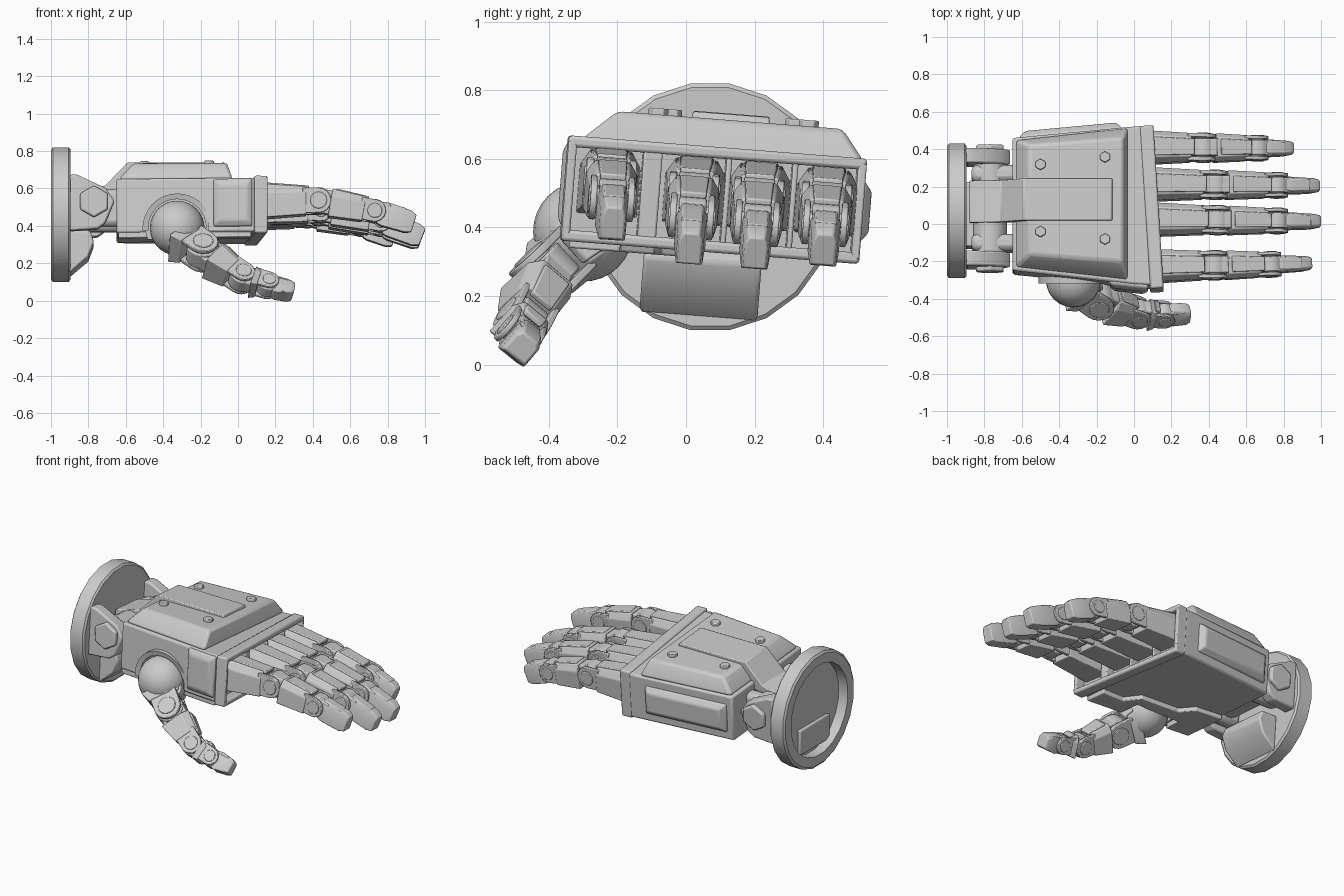
import bpy, bmesh, math
from mathutils import Matrix, Vector

if "Cube" in bpy.data.objects:
    bpy.data.objects.remove(bpy.data.objects["Cube"])

I = Matrix.Identity(4)
# Palm space: rolled slightly about the forearm axis
PALM = Matrix.Translation((0, .08, .48)) @ Matrix.Rotation(math.radians(-4.5), 4, 'X')


def finish(name, bm, M=I, bevel=0.0, seg=2):
    bmesh.ops.recalc_face_normals(bm, faces=bm.faces)
    me = bpy.data.meshes.new(name)
    bm.to_mesh(me)
    bm.free()
    ob = bpy.data.objects.new(name, me)
    ob.matrix_world = M
    bpy.context.collection.objects.link(ob)
    if bevel:
        m = ob.modifiers.new("bevel", 'BEVEL')
        m.width, m.segments, m.limit_method = bevel, seg, 'ANGLE'
        m.angle_limit = math.radians(30)
    return ob


def loft(name, rings, M=I, bevel=0.0):
    bm = bmesh.new()
    vs = [[bm.verts.new(p) for p in r] for r in rings]
    n = len(rings[0])
    for a, b in zip(vs, vs[1:]):
        for i in range(n):
            bm.faces.new((a[i], a[(i + 1) % n], b[(i + 1) % n], b[i]))
    bm.faces.new(vs[0])
    bm.faces.new(vs[-1])
    return finish(name, bm, M, bevel)


def box(name, x0, x1, y0, y1, z0, z1, M=I, bevel=.008):
    return loft(name, [[(x, y0, z0), (x, y1, z0), (x, y1, z1), (x, y0, z1)] for x in (x0, x1)], M, bevel)


def prism_z(name, pts, z0, z1, M=I, bevel=.01):
    return loft(name, [[(x, y, z) for x, y in pts] for z in (z0, z1)], M, bevel)


def prism_y(name, pts, y0, y1, M=I, bevel=.01):
    return loft(name, [[(x, y, z) for x, z in pts] for y in (y0, y1)], M, bevel)


def cyl(name, center, axis, r, length, sides=20, M=I, bevel=.006):
    bm = bmesh.new()
    rot = Vector(axis).to_track_quat('Z', 'Y').to_matrix().to_4x4()
    bmesh.ops.create_cone(bm, cap_ends=True, segments=sides, radius1=r, radius2=r, depth=length,
                          matrix=Matrix.Translation(center) @ rot)
    return finish(name, bm, M, bevel)


def section(x, w, h):
    return [(x, -w / 2, -h / 2), (x, w / 2, -h / 2), (x, w / 2, h * .25),
            (x, w * .34, h / 2), (x, -w * .34, h / 2), (x, -w / 2, h * .25)]


def digit(name, pts, sizes, axis):
    """Chain of tapered segments with hinge drums, lugs and back plates."""
    pts = [Vector(p) for p in pts]
    last = len(pts) - 2
    for i in range(last + 1):
        p, q = pts[i], pts[i + 1]
        (w0, h0), (w1, h1) = sizes[i], sizes[i + 1]
        t = (q - p).normalized()
        s = Vector(axis)
        s = (s - t * s.dot(t)).normalized()
        if s.y < 0:
            s = -s
        u = t.cross(s)
        M = Matrix((t, s, u)).transposed().to_4x4()
        M.translation = p
        L = (q - p).length
        n = f"{name}_segment_{i + 1}"
        a = 0 if i == 0 else h0 * .42
        if i:   # tongue reaching into the previous hinge
            box(n + "_knuckle", 0, a + .02, -w0 * .3, w0 * .3, -h0 * .42, h0 * .44, M)
        if i == last:   # fingertip
            loft(n, [section(a * .5, w0 * .6, h0 * .9), section(a, w0 * .68, h0),
                     section(L * .85, w1, h1 * 1.1), section(L, w1 * .85, h1 * .85)], M, .005)
            box(n + "_plate", a * .9, L * .72, -w1 * .4, w1 * .4, h0 * .3, h1 * .58, M, .006)
            continue
        b = L - h1 * .44
        loft(n, [section(a, w0, h0), section(b, w1, h1)], M, .005)
        loft(n + "_plate", [[(x, sy * w * .28, z * h) for sy, z in ((-1, .4), (1, .4), (1, .54), (-1, .54))]
                            for x, w, h in ((a + .02, w0, h0), (b + .015, w1, h1))], M, .005)
        for sg in (-1, 1):   # round-ended fork lugs
            lug = sorted((sg * w1 * .34, sg * w1 * .48))
            arc = [(L + h1 * .45 * math.cos(k), h1 * .45 * math.sin(k))
                   for k in [math.radians(-90 + 22.5 * j) for j in range(9)]]
            prism_y(n + "_lug", [(b - .02, -h1 * .45)] + arc + [(b - .02, h1 * .45)], *lug, M, .004)
        cyl(n + "_drum", (L, 0, 0), (0, 1, 0), h1 * .48, w1 * .6, 20, M)
        cyl(n + "_pin", (L, 0, 0), (0, 1, 0), h1 * .3, w1 * 1.03, 16, M, .004)


# Wrist flange with recessed back
prof = [(-.935, .29), (-1, .29), (-1, .35), (-.99, .364), (-.905, .364), (-.895, .352)]
loft("wrist_flange", [[(x, .07 + r * math.cos((k + .5) * math.tau / 20), .46 + r * math.sin((k + .5) * math.tau / 20))
                       for k in range(20)] for x, r in prof])
box("flange_recess_block", -.955, -.93, -.1, .2, .2, .36)
prism_y("wrist_lower_block", [(-.9, -.12), (-.79, -.12), (-.77, -.18), (-.8, -.26), (-.9, -.345)], -.19, .155, PALM)

# Wrist hinge
cheek = [(-.9, .17), (-.86, .17), (-.71, .1), (-.66, .03), (-.71, -.09), (-.75, -.12), (-.9, -.13)]
for sg in (-1, 1):
    prism_y("wrist_cheek", cheek, *sorted((sg * .235, sg * .315)), PALM)
    box("wrist_tongue", -.87, -.62, *sorted((sg * .14, sg * .23)), -.1, .1, PALM, .03)
    cyl("wrist_hex_bolt", (-.77, sg * .315, .025), (0, 1, 0), .085, .05, 6, PALM, .01)
cyl("wrist_axle", (-.77, 0, .02), (0, 1, 0), .09, .6, 20, PALM)

# Palm body with a socket cut for the thumb ball
palm = prism_z("palm_body", [(-.65, -.34), (0, -.415), (.1, -.42), (.045, .435), (-.02, .43), (-.65, .37)],
               -.145, .145, PALM, .012)
pad = prism_z("palm_thumb_pad", [(-.64, -.34), (.07, -.41), (.07, -.26), (-.08, -.26), (-.14, -.16), (-.4, -.14),
                                 (-.46, -.05), (-.64, -.03)], -.172, -.14, PALM, .006)
BALL = Vector((-.325, -.3, .388))
cutter = cyl("socket_cutter", (BALL.x, -.38, BALL.z), (0, 1, 0), .168, .42, 32, bevel=0)
cutter.hide_render = True
cutter.hide_viewport = True
for ob in (palm, pad):
    m = ob.modifiers.new("socket", 'BOOLEAN')
    m.operation, m.object, m.solver = 'DIFFERENCE', cutter, 'EXACT'
loft("socket_rim", [[(BALL.x + r * math.cos(a), y, BALL.z + r * math.sin(a))
                     for r, y in ((.155, -.2), (.155, -.312), (.185, -.318), (.185, -.2))]
                    for a in [math.radians(-5 + 190 * k / 20) for k in range(21)]])

# Back-of-hand armour, centre strap and bolts
loft("back_plate", [[(-.635, -.325, .14), (-.03, -.395, .14), (-.03, .425, .14), (-.635, .36, .14)],
                    [(-.625, -.32, .16), (-.035, -.385, .16), (-.035, .42, .16), (-.625, .355, .16)],
                    [(-.56, -.26, .236), (-.06, -.3, .236), (-.06, .36, .236), (-.56, .325, .236)]], PALM, .015)
prism_y("centre_strap", [(-.88, .09), (-.71, .13), (-.59, .255), (-.12, .253), (-.11, .22), (-.5, .2),
                         (-.6, .1), (-.88, .04)], -.08, .145, PALM, .006)
for x, y in ((-.5, .22), (-.155, .26), (-.5, -.14), (-.155, -.18)):
    cyl("back_bolt", (x, y, .236), (0, 0, 1), .03, .036, 6, PALM, .004)


def side_y(x, s):
    return .37 + (x + .65) * .093 if s > 0 else -.34 - (x + .65) * .115


# Raised side panels
for nm, s, x0, x1, z0, z1, out in (("outer_side_panel", 1, -.61, -.07, -.09, .09, .038),
                                   ("inner_side_panel", -1, -.13, .075, -.115, .14, .03)):
    loft(nm, [[(x, side_y(x, s) + s * d, z) for x, z in
               ((x0 + i, z0 + i), (x1 - i, z0 + i), (x1 - i, z1 - i), (x0 + i, z1 - i))]
              for i, d in ((0, -.02), (0, .012), (.03, out))], PALM, .008)

# Knuckle frame with four openings
F = PALM @ Matrix.Translation((.095, 0, 0)) @ Matrix.Rotation(math.radians(3.6), 4, 'Z')
for z0, z1 in ((.122, .155), (-.153, -.12)):
    box("knuckle_frame_rail", -.035, .036, -.437, .437, z0, z1, F, .01)
for y0, y1, x1 in ((-.437, -.412, .036), (.412, .437, .036), (-.215, -.16, .03), (.028, .044, .03), (.222, .238, .03)):
    box("knuckle_frame_post", -.035, x1, y0, y1, -.14, .14, F, .006)

# Fingers: name, base, joint 1, joint 2, tip
SIZE = [(.178, .19), (.152, .15), (.134, .132), (.078, .112)]
hinge = (0, 1, -.08)
for nm, ys, xs, zs in (
        ("index_finger", (-.225, -.212), (.08, .43, .73, .94), (.53, .532, .478, .412)),
        ("middle_finger", (.025, .012), (.08, .445, .765, .985), (.505, .488, .425, .338)),
        ("ring_finger", (.213, .203), (.07, .435, .765, .98), (.49, .472, .405, .325)),
        ("little_finger", (.41, .403), (.05, .37, .66, .84), (.475, .46, .405, .335))):
    digit(nm, [(x, ys[0] + (ys[1] - ys[0]) * k / 3, z) for k, (x, z) in enumerate(zip(xs, zs))], SIZE, hinge)

# Thumb ball and thumb
bm = bmesh.new()
bmesh.ops.create_uvsphere(bm, u_segments=24, v_segments=16, radius=.146)
finish("thumb_ball", bm, Matrix.Translation(BALL))
digit("thumb", [BALL + Vector((.035, -.035, -.055)), (-.19, -.405, .262), (.02, -.475, .122), (.16, -.485, .082),
                (.297, -.476, .05)],
      [(.2, .23), (.165, .18), (.135, .14), (.115, .118), (.09, .085)], (-.2, .75, -.6))

# Smooth shading with sharp edges kept
bpy.ops.object.select_all(action='DESELECT')
for ob in bpy.context.collection.objects:
    if not ob.hide_render:
        ob.select_set(True)
        bpy.context.view_layer.objects.active = ob
bpy.ops.object.shade_smooth_by_angle(angle=math.radians(30))
